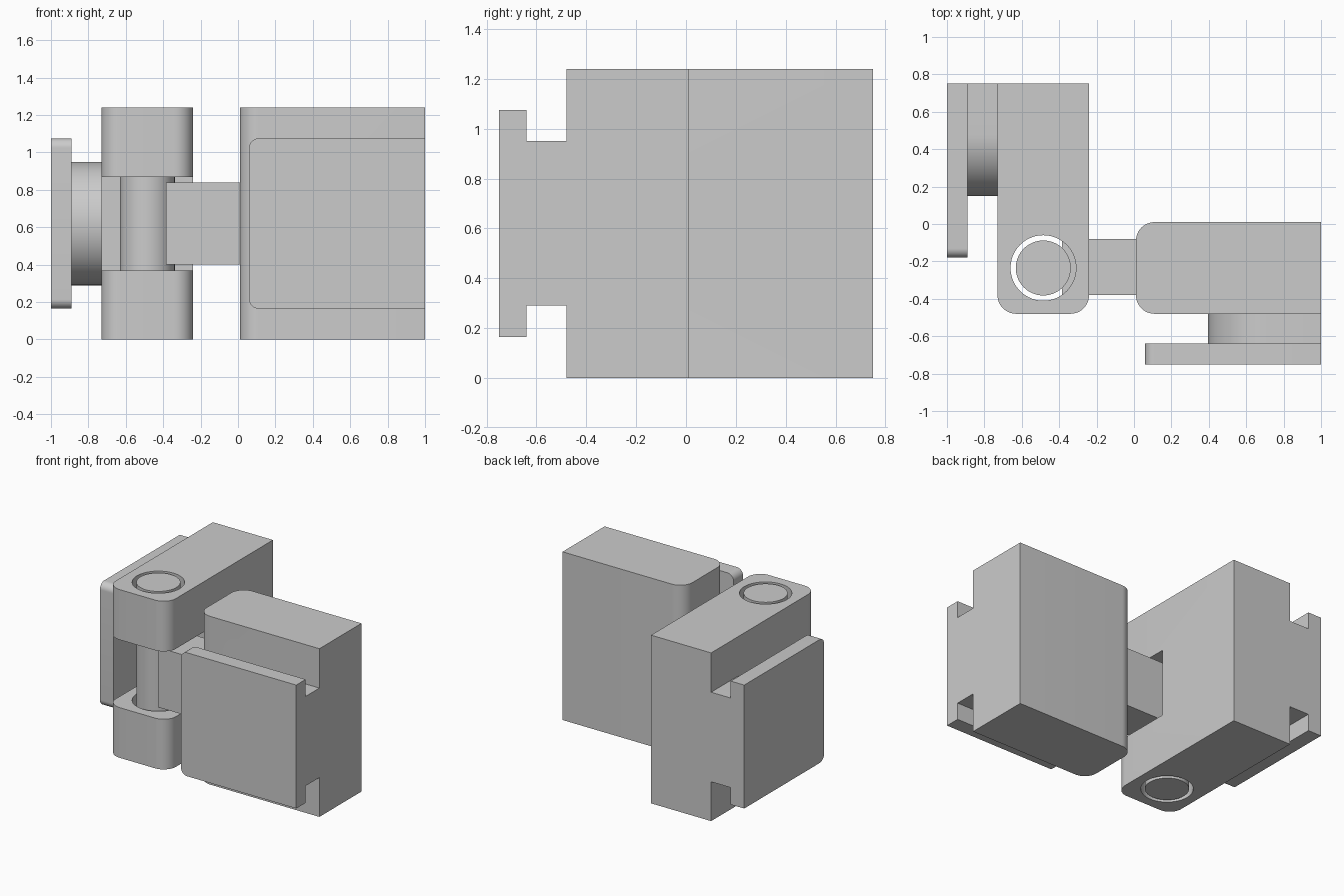
import bpy, bmesh, math
from mathutils import Matrix, Vector

cube = bpy.data.objects.get("Cube")
if cube:
    bpy.data.objects.remove(cube, do_unlink=True)

grey = bpy.data.materials.new("plain grey")
grey.use_nodes = True
colour = (0.6, 0.6, 0.6, 1)
grey.diffuse_color = colour
grey.node_tree.nodes["Principled BSDF"].inputs["Base Color"].default_value = colour

H = 1.24                      # overall height
MID = H / 2
PIN = Vector((-0.485, -0.235))


def outline(u0, u1, v0, v1, radius=0, corners=(), steps=12):
    """Rectangle outline with chosen corners rounded (0 = low u, low v, anticlockwise)."""
    pts = []
    for i, (u, v, su, sv) in enumerate([(u0, v0, 1, 1), (u1, v0, -1, 1),
                                        (u1, v1, -1, -1), (u0, v1, 1, -1)]):
        if i not in corners:
            pts.append((u, v))
            continue
        for k in range(steps + 1):
            a = math.pi + (i + k / steps) * math.pi / 2
            p = (u + su * radius + radius * math.cos(a), v + sv * radius + radius * math.sin(a))
            if not pts or math.dist(p, pts[-1]) > 1e-5:
                pts.append(p)
    return pts


def circle(centre, r, n=72):
    return [(centre.x + r * math.cos(i * math.tau / n),
             centre.y + r * math.sin(i * math.tau / n)) for i in range(n)]


def prism(name, pts, lo, hi, axis="z"):
    """Extrude an outline along an axis."""
    place = {"z": lambda u, v, w: (u, v, w),
             "y": lambda u, v, w: (u, w, v),
             "x": lambda u, v, w: (w, u, v)}[axis]
    bm = bmesh.new()
    face = bm.faces.new([bm.verts.new(place(u, v, lo)) for u, v in pts])
    ext = bmesh.ops.extrude_face_region(bm, geom=[face])
    shift = Vector(place(0, 0, hi - lo))
    bmesh.ops.translate(bm, vec=shift, verts=[g for g in ext["geom"]
                                              if isinstance(g, bmesh.types.BMVert)])
    bmesh.ops.recalc_face_normals(bm, faces=bm.faces)
    mesh = bpy.data.meshes.new(name)
    bm.to_mesh(mesh)
    bm.free()
    mesh.materials.append(grey)
    obj = bpy.data.objects.new(name, mesh)
    bpy.context.collection.objects.link(obj)
    return obj


def combine(body, tool, operation):
    """Apply a boolean and discard the tool."""
    mod = body.modifiers.new("combine", "BOOLEAN")
    mod.operation, mod.object, mod.solver = operation, tool, "EXACT"
    bpy.context.view_layer.objects.active = body
    bpy.ops.object.modifier_apply(modifier=mod.name)
    bpy.data.objects.remove(tool, do_unlink=True)


def add_foot(body, end, face, near, axis):
    """Round-nosed neck and flat plate standing off one face of a block."""
    # neck: half-round towards the hinge, straight to the block's end
    lo, hi = sorted((end, end - 0.605 if end > 0.9 else end - 0.6))
    neck = prism("neck", outline(lo, hi, 0.29, 0.95, 0.33, (0, 3), 24),
                 face - 0.2, face + 0.04, axis)
    combine(body, neck, "UNION")
    # plate: two small rounded corners towards the hinge
    plate = prism("plate", outline(near, end, 0.165, 1.075, 0.05, (0, 3)),
                  face - 0.27, face - 0.16, axis)
    combine(body, plate, "UNION")


def finish(obj):
    bm = bmesh.new()
    bm.from_mesh(obj.data)
    bmesh.ops.remove_doubles(bm, verts=bm.verts, dist=1e-5)
    bmesh.ops.dissolve_limit(bm, angle_limit=math.radians(0.5), verts=bm.verts, edges=bm.edges)
    bm.to_mesh(obj.data)
    bm.free()
    bpy.ops.object.select_all(action="DESELECT")
    obj.select_set(True)
    bpy.context.view_layer.objects.active = obj
    bpy.ops.object.shade_smooth_by_angle(angle=math.radians(30))


# Forked link: block, slot, pin hole, side foot
fork = prism("forked_link", outline(-0.73, -0.24, -0.48, 0.75, 0.1, (0, 1)), 0, H)
combine(fork, prism("slot", outline(-0.9, 0, -0.7, 0.01), 0.37, 0.87), "DIFFERENCE")
combine(fork, prism("pin_hole", circle(PIN, 0.175), -0.1, H + 0.1), "DIFFERENCE")
add_foot(fork, 0.75, -0.73, -0.18, "x")
finish(fork)

# Pinned link: block, tongue, hinge pin, front foot
link = prism("pinned_link", outline(0.01, 1, -0.48, 0.01, 0.1, (0, 3)), 0, H)
combine(link, prism("tongue", outline(-0.385, 0.1, -0.38, -0.08), 0.4, 0.84), "UNION")
combine(link, prism("hinge_pin", circle(PIN, 0.147), 0, H), "UNION")
add_foot(link, 1, -0.48, 0.06, "y")
finish(link)
